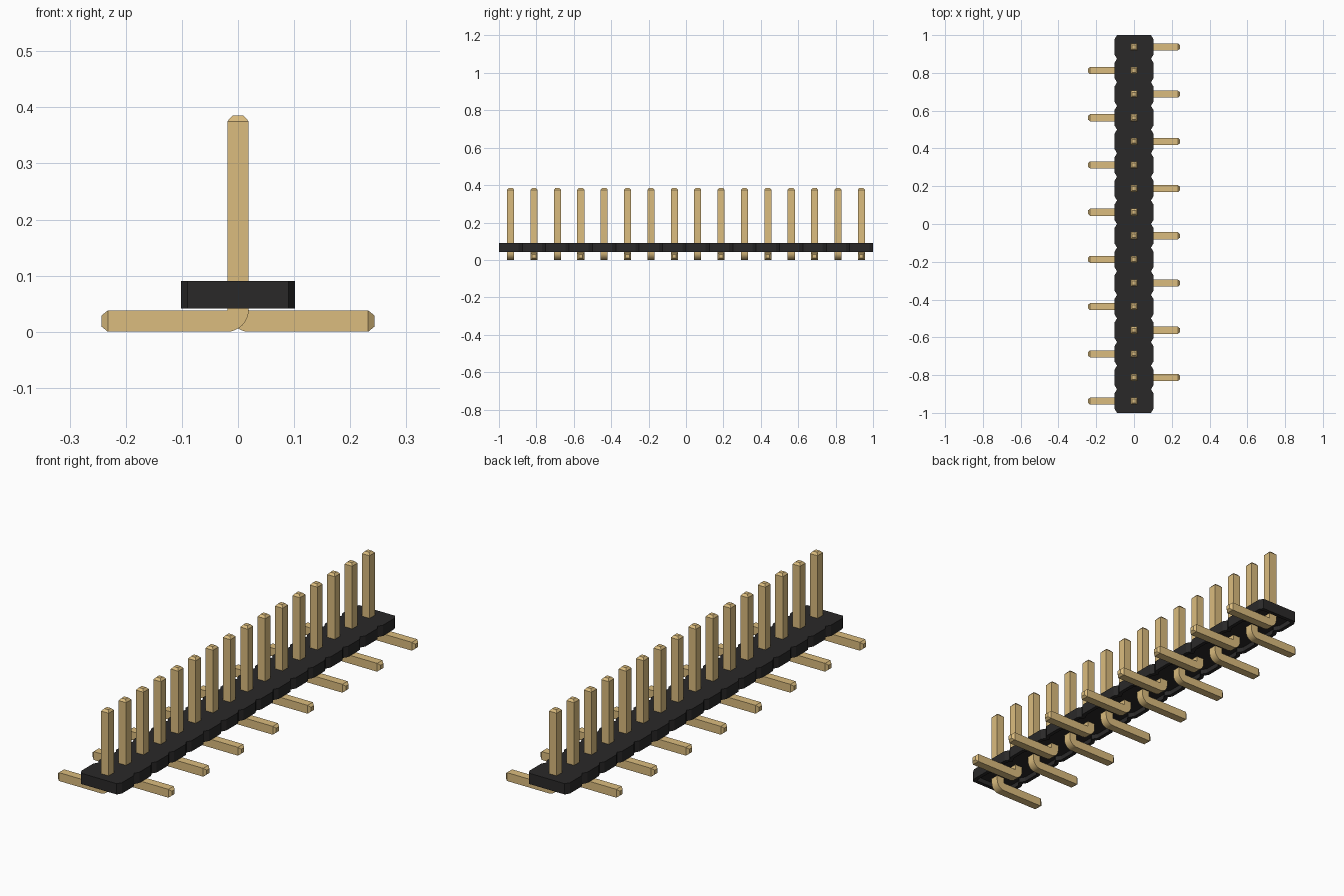
import bpy, bmesh, math

cube = bpy.data.objects.get("Cube")
if cube:
    bpy.data.objects.remove(cube, do_unlink=True)

PINS, PITCH = 16, 0.125
H = 0.019                     # half thickness of a pin
TIP = 0.010                   # half thickness at the chamfered tip
BODY_X, BODY_BOTTOM, BODY_TOP = 0.102, 0.041, 0.09


def make_material(name, rgb):
    m = bpy.data.materials.new(name)
    m.use_nodes = True
    m.diffuse_color = (*rgb, 1)
    m.node_tree.nodes["Principled BSDF"].inputs["Base Color"].default_value = (*rgb, 1)
    return m


gold = make_material("pin gold", (0.708, 0.504, 0.21))
black = make_material("housing black", (0.023, 0.022, 0.022))


def add_object(name, bm, mat):
    bmesh.ops.recalc_face_normals(bm, faces=bm.faces)
    mesh = bpy.data.meshes.new(name)
    bm.to_mesh(mesh)
    bm.free()
    mesh.materials.append(mat)
    ob = bpy.data.objects.new(name, mesh)
    bpy.context.collection.objects.link(ob)
    return ob


# Housing: one outline of chamfered segments, hollowed from below
def make_housing():
    cx, cy = 0.012, 0.02
    right = []
    for i in range(PINS):
        y0 = -1 + i * PITCH
        if i == 0:
            right.append((BODY_X - cx, y0))
        right += [(BODY_X, y0 + cy), (BODY_X, y0 + PITCH - cy),
                  (BODY_X - cx, y0 + PITCH)]
    outline = right + [(-x, y) for x, y in reversed(right)]
    bm = bmesh.new()
    base = bm.faces.new([bm.verts.new((x, y, BODY_BOTTOM)) for x, y in outline])
    ext = bmesh.ops.extrude_face_region(bm, geom=[base], use_keep_orig=True)
    for v in ext["geom"]:
        if isinstance(v, bmesh.types.BMVert):
            v.co.z = BODY_TOP
    bmesh.ops.recalc_face_normals(bm, faces=bm.faces)
    bottom = min(bm.faces, key=lambda f: f.calc_center_median().z)
    bmesh.ops.inset_region(bm, faces=[bottom], thickness=0.017, use_even_offset=True)
    pocket = bmesh.ops.extrude_discrete_faces(bm, faces=[bottom])["faces"][0]
    for v in pocket.verts:
        v.co.z += 0.022
    return add_object("housing", bm, black)


# Pin: square section swept down the post, round the bend and along the foot
def make_pin_mesh():
    ri, ro = 0.001, 0.039
    cx, cz = H + ri, ro
    # each ring: inner point, outer point, half width in y
    rings = [((TIP, 0.385), (-TIP, 0.385), TIP),
             ((H, 0.375), (-H, 0.375), H)]
    for k in range(9):
        a = math.pi + k * math.pi / 16
        c, s = math.cos(a), math.sin(a)
        rings.append(((cx + ri * c, cz + ri * s), (cx + ro * c, cz + ro * s), H))
    rings += [((0.232, 2 * H), (0.232, 0), H),
              ((0.243, H + TIP), (0.243, H - TIP), TIP)]
    bm = bmesh.new()
    loops = []
    for (xi, zi), (xo, zo), w in rings:
        loops.append([bm.verts.new(p) for p in
                      ((xi, -w, zi), (xi, w, zi), (xo, w, zo), (xo, -w, zo))])
    for a, b in zip(loops, loops[1:]):
        for j in range(4):
            n = (j + 1) % 4
            bm.faces.new((a[j], a[n], b[n], b[j]))
    bm.faces.new(loops[0])
    bm.faces.new(loops[-1])
    return bm


make_housing()

# Row of pins with feet pointing alternately to either side
first = add_object("pin_01", make_pin_mesh(), gold)
for i in range(PINS):
    pin = first
    if i:
        pin = bpy.data.objects.new("pin_%02d" % (i + 1), first.data)
        bpy.context.collection.objects.link(pin)
    pin.location.y = -1 + (i + 0.5) * PITCH
    pin.rotation_euler.z = math.pi if i % 2 == 0 else 0

# Smooth the bends while keeping the square edges sharp
bpy.ops.object.select_all(action='DESELECT')
first.select_set(True)
bpy.context.view_layer.objects.active = first
bpy.ops.object.shade_smooth_by_angle(angle=math.radians(25))
